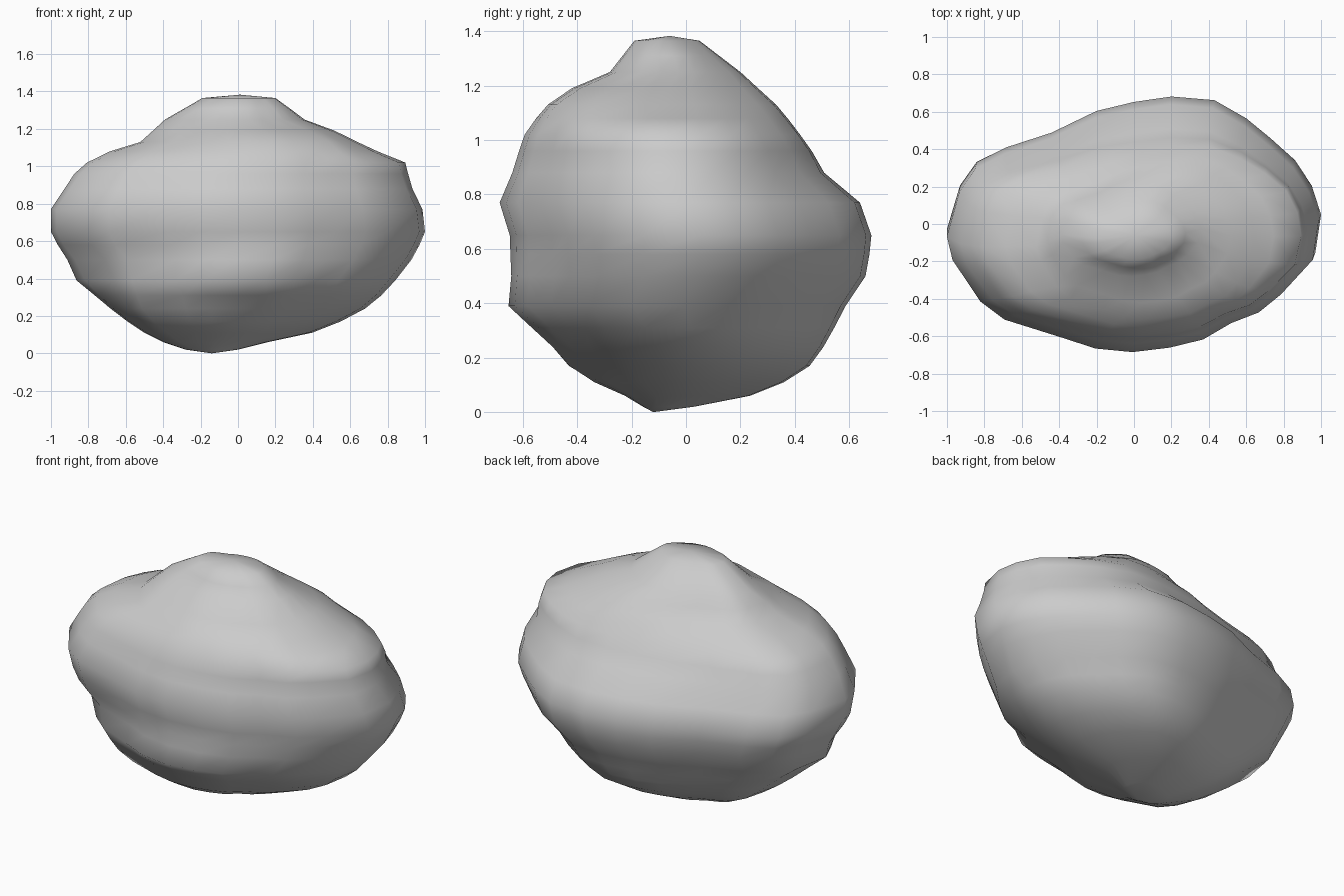
import bpy, bmesh, math

# Side profiles as (z, extent), bottom to top
LEFT = [(0, -.16), (.03, -.34), (.06, -.4), (.12, -.52), (.2, -.63), (.31, -.77), (.4, -.9),
        (.52, -.93), (.64, -1), (.77, -1), (.9, -.91), (1, -.84), (1.08, -.68), (1.13, -.52),
        (1.25, -.39), (1.365, -.19)]
RIGHT = [(0, -.12), (.02, 0), (.07, .2), (.1, .37), (.16, .53), (.23, .67), (.32, .78), (.42, .87),
         (.53, .95), (.65, 1), (.77, .985), (.91, .91), (1.03, .88), (1.09, .72), (1.18, .58),
         (1.22, .4), (1.365, .2)]
FRONT = [(0, -.13), (.05, -.2), (.1, -.32), (.19, -.45), (.23, -.47), (.39, -.66), (.5, -.65),
         (.64, -.645), (.77, -.685), (.9, -.63), (1.01, -.6), (1.12, -.52), (1.19, -.42),
         (1.25, -.28), (1.365, -.19)]
BACK = [(0, -.11), (.03, .1), (.07, .28), (.15, .44), (.26, .52), (.38, .58), (.5, .66), (.64, .685),
        (.78, .635), (.87, .51), (.97, .45), (1.12, .34), (1.25, .2), (1.365, .05)]
# Outline seen from above
PLAN = [(1, .04), (.95, .2), (.86, .34), (.73, .46), (.6, .57), (.43, .67), (.2, .69), (0, .66),
        (-.2, .61), (-.44, .49), (-.68, .41), (-.84, .33), (-.93, .2), (-1, -.04), (-.97, -.17),
        (-.82, -.4), (-.69, -.5), (-.38, -.6), (-.2, -.66), (0, -.68), (.2, -.655), (.38, -.61),
        (.53, -.52), (.68, -.46), (.8, -.36), (.97, -.17)]
LEVELS = [.02, .06, .11, .17, .24, .31, .39, .5, .58, .65, .77, .88, .96, 1.02, 1.08, 1.13,
          1.19, 1.25, 1.31, 1.365]
# Diagonal swellings and hollows: angle, height, height spread, amount
BUMPS = [(210, .42, .09, -.07), (235, .45, .1, -.07), (235, .2, .1, .12), (315, .4, .12, -.05),
         (315, .14, .12, -.06), (38, 1.0, .14, .08), (143, 1.0, .13, .08), (125, .97, .17, .07),
         (312, 1.12, .07, .06), (350, 1.16, .07, -.06)]


def sample(profile, z):
    for (z0, a), (z1, b) in zip(profile, profile[1:]):
        if z <= z1:
            return a + (b - a) * (z - z0) / (z1 - z0)
    return profile[-1][1]


def swell(u, v, z):
    a = math.degrees(math.atan2(v, u))
    k = 1
    for angle, height, spread, amount in BUMPS:
        d = (a - angle + 180) % 360 - 180
        k += amount * math.exp(-(d / 27) ** 2 - ((z - height) / spread) ** 2)
    return k


def section(z):
    """Fit the plan outline into the extents at height z."""
    l, r, f, b = (sample(p, z) for p in (LEFT, RIGHT, FRONT, BACK))
    pts = []
    for x, y in PLAN:
        u, v = x, (y - .005) / .685
        k = swell(u, v, z)
        pts.append(((l + r + u * k * (r - l)) / 2, (f + b + v * k * (b - f)) / 2, z))
    return pts


# Rock: stacked sections closed at both ends
bm = bmesh.new()
rings = [[bm.verts.new(p) for p in section(z)] for z in LEVELS]
n = len(PLAN)
for lo, hi in zip(rings, rings[1:]):
    for i in range(n):
        j = (i + 1) % n
        bm.faces.new((lo[i], lo[j], hi[j], hi[i]))
bottom = bm.verts.new((-.14, -.12, 0))
top = bm.verts.new((.01, -.06, 1.383))
for i in range(n):
    j = (i + 1) % n
    bm.faces.new((bottom, rings[0][j], rings[0][i]))
    bm.faces.new((top, rings[-1][i], rings[-1][j]))
bmesh.ops.recalc_face_normals(bm, faces=bm.faces)
for face in bm.faces:
    face.smooth = True
mesh = bpy.data.meshes.new("rock")
bm.to_mesh(mesh)
bm.free()
rock = bpy.data.objects.new("rock", mesh)
bpy.context.collection.objects.link(rock)
